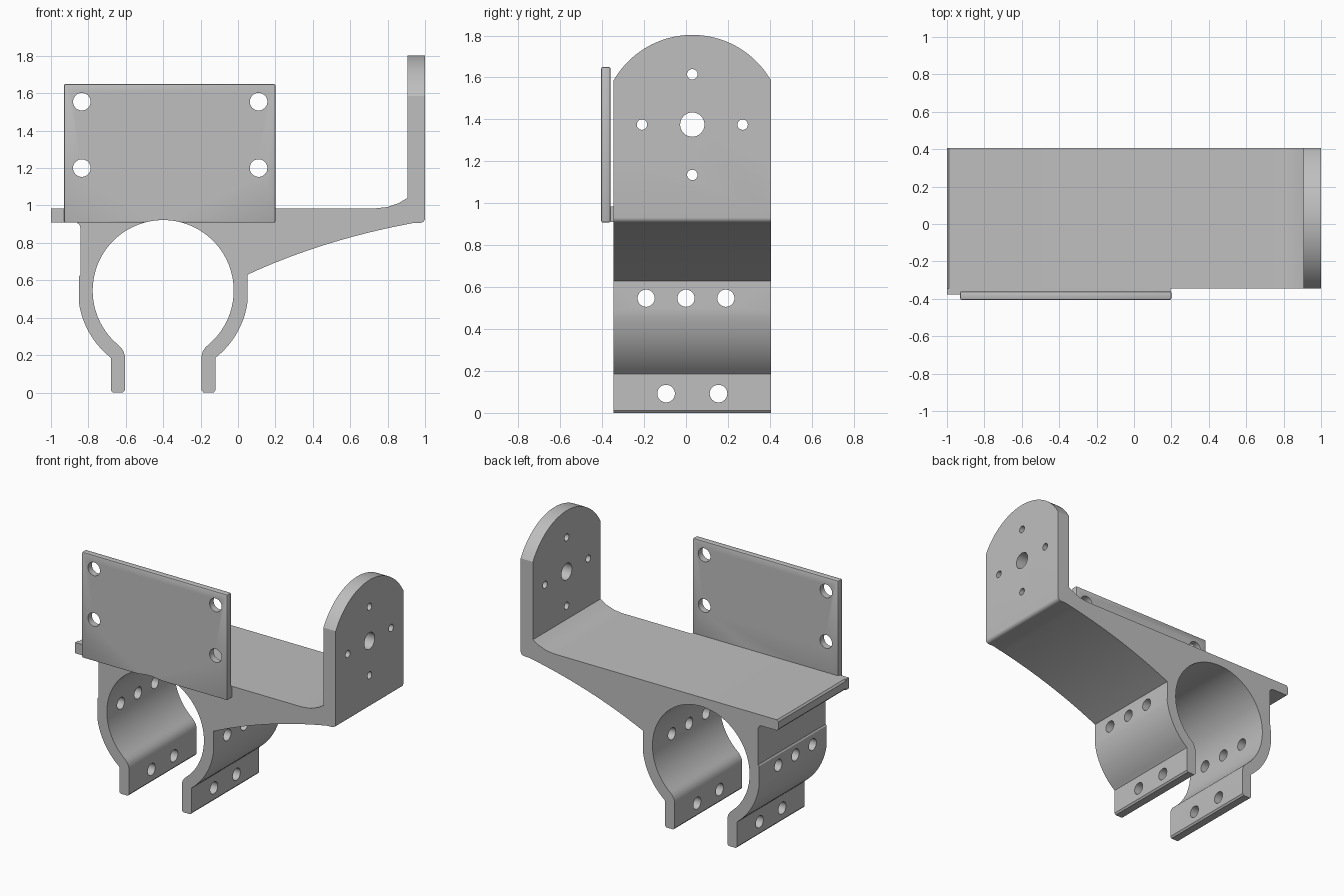
import bpy, bmesh
from math import sin, cos, pi, radians, atan2
from mathutils import Matrix, Vector

cube = bpy.data.objects.get("Cube")
if cube:
    bpy.data.objects.remove(cube, do_unlink=True)

grey = bpy.data.materials.new("light grey")
grey.use_nodes = True
colour = (0.52, 0.52, 0.52, 1)
grey.diffuse_color = colour
grey.node_tree.nodes["Principled BSDF"].inputs["Base Color"].default_value = colour

FRONT, BACK, MID = -0.345, 0.405, 0.03
BORE = Vector((-0.4, 0.545))
BORE_R, RING_R = 0.377, 0.455


def arc(c, r, a, b, n):
    """Points on an arc from angle a to b, in degrees."""
    return [(c[0] + r * cos(radians(a + (b - a) * i / n)),
             c[1] + r * sin(radians(a + (b - a) * i / n))) for i in range(n + 1)]


def finish(name, bm):
    bmesh.ops.recalc_face_normals(bm, faces=bm.faces)
    mesh = bpy.data.meshes.new(name)
    bm.to_mesh(mesh)
    bm.free()
    mesh.materials.append(grey)
    ob = bpy.data.objects.new(name, mesh)
    bpy.context.collection.objects.link(ob)
    return ob


def prism(name, outline, axis, lo, hi):
    """Extrude a 2D outline along 'X' (outline in y, z) or 'Y' (outline in x, z)."""
    bm = bmesh.new()
    place = (lambda p: (lo, p[0], p[1])) if axis == 'X' else (lambda p: (p[0], lo, p[1]))
    face = bm.faces.new([bm.verts.new(place(p)) for p in outline])
    ext = bmesh.ops.extrude_face_region(bm, geom=[face])
    move = Vector((hi - lo, 0, 0)) if axis == 'X' else Vector((0, hi - lo, 0))
    bmesh.ops.translate(bm, vec=move, verts=[v for v in ext['geom']
                                             if isinstance(v, bmesh.types.BMVert)])
    return finish(name, bm)


def box(name, lo, hi):
    outline = [(lo[0], lo[2]), (hi[0], lo[2]), (hi[0], hi[2]), (lo[0], hi[2])]
    return prism(name, outline, 'Y', lo[1], hi[1])


def use(ob):
    bpy.ops.object.select_all(action='DESELECT')
    ob.select_set(True)
    bpy.context.view_layer.objects.active = ob


def boolean(ob, tool, operation='DIFFERENCE'):
    mod = ob.modifiers.new("cut", 'BOOLEAN')
    mod.operation, mod.solver, mod.object = operation, 'EXACT', tool
    use(ob)
    bpy.ops.object.modifier_apply(modifier=mod.name)
    bpy.data.objects.remove(tool, do_unlink=True)


def drill(ob, axis, u, v, r, lo, hi, n=32):
    boolean(ob, prism("drill", arc((u, v), r, 0, 360, n)[:-1], axis, lo, hi))


def mirror(points):
    return [(2 * BORE.x - x, z) for x, z in reversed(points)]


# Clamp half: ring outside, foot, then the neck back to the bore
ring_start = -8
ring_end = -51
foot = (arc(BORE, RING_R, ring_start, ring_end, 14)
        + [(-0.12, 0.185), (-0.12, 0.012), (-0.13, 0), (-0.185, 0), (-0.195, 0.012),
           (-0.195, 0.195), (-0.188, 0.22), (-0.175, 0.24)])

# Arm underside sweep
p0, p1, p2 = Vector((0.05, 0.63)), Vector((0.45, 0.815)), Vector((0.93, 0.905))
sweep = [tuple(p0 * (1 - t) ** 2 + p1 * 2 * t * (1 - t) + p2 * t * t)
         for t in [1 - i / 12 for i in range(13)]]

outline = ([(-1, 0.972), (-0.99, 0.985), (0.74, 0.985)]
           + [(0.80, 0.992), (0.86, 1.013), (0.905, 1.04)]
           + [(0.905, 1.85), (1, 1.85)]
           + arc((0.975, 0.932), 0.025, 0, -90, 5)
           + sweep + foot
           + arc(BORE, BORE_R, -50, 230, 72)
           + mirror(foot)
           + [(-0.85, 0.62), (-0.843, 0.63)]
           + arc((-0.873, 0.88), 0.03, 0, 90, 5)
           + [(-0.99, 0.91), (-1, 0.922)])
bracket = prism("clamp_bracket", outline, 'Y', FRONT, BACK)

# Domed top of the end plate
dome = ([(FRONT - 0.1, -0.1), (BACK + 0.1, -0.1), (BACK + 0.1, 1.2), (BACK, 1.2)]
        + arc((MID, 1.37), 0.433, 29.9, 150.1, 40)
        + [(FRONT, 1.2), (FRONT - 0.1, 1.2)])
boolean(bracket, prism("dome", dome, 'X', -1.2, 1.2), 'INTERSECT')

# Shaft hole and its four screw holes
drill(bracket, 'X', MID, 1.375, 0.058, 0.8, 1.2)
for dy, dz in ((0.24, 0), (-0.24, 0), (0, 0.24), (0, -0.24)):
    drill(bracket, 'X', MID + dy, 1.375 + dz, 0.025, 0.8, 1.2, 20)

# Clamp side holes and foot holes
for y in (-0.19, 0, 0.19):
    drill(bracket, 'X', y, 0.547, 0.041, -1.1, 0.3)
for y in (-0.095, 0.155):
    drill(bracket, 'X', y, 0.092, 0.042, -1.1, 0.3)

# Front mounting plate with rounded edges and corner holes
plate = box("mounting_plate", (-0.93, -0.405, 0.908), (0.2, -0.36, 1.65))
bevel = plate.modifiers.new("edges", 'BEVEL')
bevel.width, bevel.segments = 0.008, 2
use(plate)
bpy.ops.object.modifier_apply(modifier=bevel.name)
for x in (-0.835, 0.11):
    for z in (1.2, 1.555):
        drill(plate, 'Y', x, z, 0.047, -0.6, -0.2)

# Ledge that joins the plate to the deck
ledge = box("plate_ledge", (-1, -0.378, 0.91), (0.195, FRONT + 0.001, 0.985))
for ob in (plate, ledge):
    drill(ob, 'Y', BORE.x, BORE.y, BORE_R, -0.6, -0.2, 92)

for ob in (bracket, plate, ledge):
    use(ob)
    bpy.ops.object.shade_smooth_by_angle(angle=radians(25))
bpy.ops.object.select_all(action='DESELECT')
